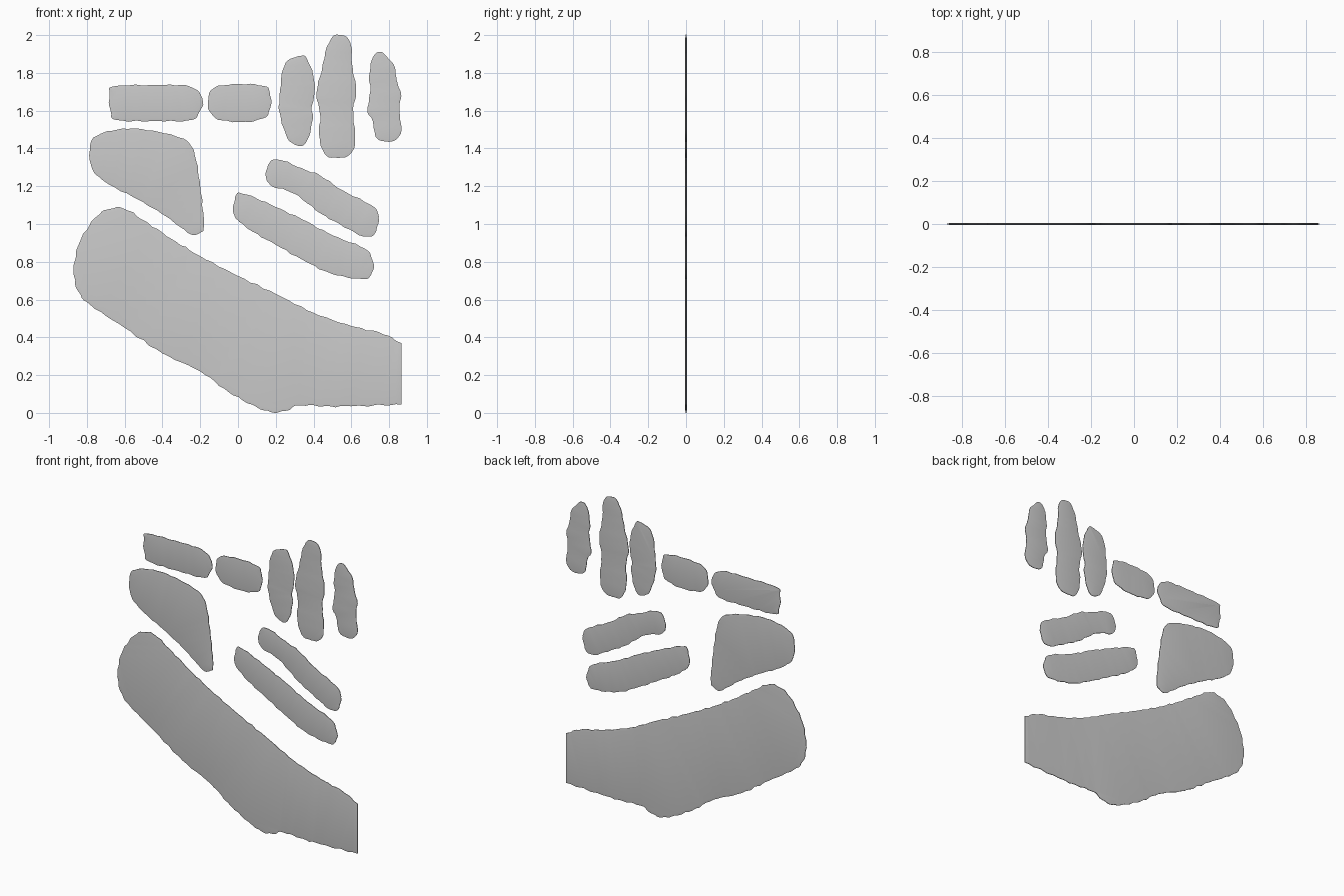
import bpy, bmesh, math
from mathutils import Vector

HALF = 0.004      # half thickness of the flat pads
RIM = 0.014       # width of the softened rim
STEPS = 6         # curve samples between outline points


def smooth_outline(pts, ripple):
    """Closed Catmull-Rom curve through (x, z) points with a slight hand-cut ripple."""
    out, n, travelled = [], len(pts), 0.0
    for i in range(n):
        a, b, c, d = (Vector(pts[(i + k) % n]) for k in (-1, 0, 1, 2))
        if (c - b).length < 1e-6:
            continue
        straight = abs(b.x - c.x) < 1e-6 and abs(b.x - 0.865) < 1e-6
        if straight:                       # clean cut end
            out.append(b)
            continue
        for s in range(STEPS):
            t = s / STEPS
            p = 0.5 * (2 * b + (c - a) * t + (2 * a - 5 * b + 4 * c - d) * t * t
                       + (3 * b - a - 3 * c + d) * t ** 3)
            nrm = Vector((b.y - c.y, c.x - b.x)).normalized()
            w = travelled + (c - b).length * t
            p += nrm * ripple * math.sin(w * 75) * math.sin(math.pi * t)
            p.x = min(p.x, 0.865)
            p.y = max(p.y, 0.0)
            out.append(p)
        travelled += (c - b).length
    return out


def make_pad(name, pts, ripple=0.004):
    """Thin flat pad standing in the XZ plane, with softened rims front and back."""
    bm = bmesh.new()
    verts = [bm.verts.new((p.x, -HALF / 2, p.y)) for p in smooth_outline(pts, ripple)]
    face = bm.faces.new(verts)
    ext = bmesh.ops.extrude_face_region(bm, geom=[face], use_keep_orig=True)
    back = [g for g in ext["geom"] if isinstance(g, bmesh.types.BMFace)][0]
    bmesh.ops.translate(bm, vec=(0, HALF, 0), verts=back.verts[:])
    bmesh.ops.recalc_face_normals(bm, faces=bm.faces[:])
    for f, side in ((face, -1), (back, 1)):
        bmesh.ops.inset_region(bm, faces=[f], thickness=RIM, use_even_offset=False)
        for v in f.verts:
            v.co.y = side * HALF
    bmesh.ops.triangulate(bm, faces=[face, back])
    bmesh.ops.recalc_face_normals(bm, faces=bm.faces[:])
    me = bpy.data.meshes.new(name)
    bm.to_mesh(me)
    bm.free()
    ob = bpy.data.objects.new(name, me)
    bpy.context.collection.objects.link(ob)
    bpy.ops.object.select_all(action="DESELECT")
    ob.select_set(True)
    bpy.context.view_layer.objects.active = ob
    bpy.ops.object.shade_smooth_by_angle(angle=math.radians(40))


# Large lower pad with a straight cut on the right
make_pad("lower_palm_pad", [
    (-.87, .76), (-.84, .90), (-.76, 1.03), (-.68, 1.08), (-.60, 1.08), (-.50, 1.02),
    (-.35, .92), (-.20, .83), (0, .725), (.20, .63), (.40, .53), (.60, .46), (.75, .425),
    (.865, .37), (.865, .37), (.865, .045), (.865, .045), (.60, .035), (.45, .035),
    (.32, .04), (.25, .01), (.18, .003), (.10, .03), (-.05, .11), (-.20, .22),
    (-.40, .315), (-.60, .45), (-.78, .57), (-.85, .65)], 0.005)

# Upper left pad
make_pad("upper_palm_pad", [
    (-.78, 1.43), (-.71, 1.485), (-.56, 1.505), (-.41, 1.485), (-.27, 1.44), (-.225, 1.35),
    (-.20, 1.20), (-.18, 1.0), (-.20, .955), (-.25, .945), (-.38, 1.04), (-.53, 1.13),
    (-.70, 1.22), (-.775, 1.30)], 0.003)

# Two slanted bars on the right
make_pad("upper_slanted_bar", [
    (.15, 1.24), (.16, 1.315), (.22, 1.34), (.36, 1.285), (.43, 1.26), (.55, 1.18),
    (.72, 1.09), (.745, 1.03), (.725, .95), (.66, .935), (.52, 1.01), (.43, 1.06),
    (.30, 1.16), (.18, 1.20)])
make_pad("lower_slanted_bar", [
    (-.025, 1.06), (-.01, 1.155), (.05, 1.155), (.20, 1.09), (.35, 1.02), (.50, .94),
    (.67, .87), (.715, .80), (.705, .73), (.65, .71), (.50, .735), (.36, .80),
    (.20, .89), (.06, .97), (0, 1.02)])

# Two horizontal bars at the top left
make_pad("long_horizontal_bar", [
    (-.65, 1.73), (-.42, 1.735), (-.26, 1.73), (-.19, 1.67), (-.20, 1.60), (-.25, 1.55),
    (-.42, 1.545), (-.64, 1.55), (-.675, 1.60), (-.68, 1.69)])
make_pad("short_horizontal_bar", [
    (-.12, 1.725), (.02, 1.74), (.14, 1.73), (.17, 1.69), (.17, 1.61), (.135, 1.56),
    (.02, 1.54), (-.12, 1.56), (-.16, 1.645)])

# Three upright bars at the top right
make_pad("left_upright_bar", [
    (.33, 1.89), (.365, 1.875), (.40, 1.78), (.405, 1.69), (.39, 1.62), (.395, 1.55),
    (.36, 1.43), (.30, 1.42), (.255, 1.47), (.22, 1.59), (.22, 1.66), (.235, 1.81),
    (.27, 1.87)], 0.003)
make_pad("middle_upright_bar", [
    (.55, 2.0), (.595, 1.96), (.605, 1.84), (.625, 1.71), (.61, 1.60), (.62, 1.46),
    (.60, 1.375), (.53, 1.35), (.46, 1.37), (.43, 1.47), (.435, 1.58), (.415, 1.69),
    (.445, 1.82), (.465, 1.92), (.50, 1.99)], 0.003)
make_pad("right_upright_bar", [
    (.745, 1.91), (.785, 1.89), (.83, 1.83), (.84, 1.76), (.863, 1.69), (.855, 1.60),
    (.863, 1.48), (.80, 1.435), (.73, 1.46), (.715, 1.54), (.685, 1.60), (.70, 1.70),
    (.695, 1.79), (.715, 1.885)], 0.003)
